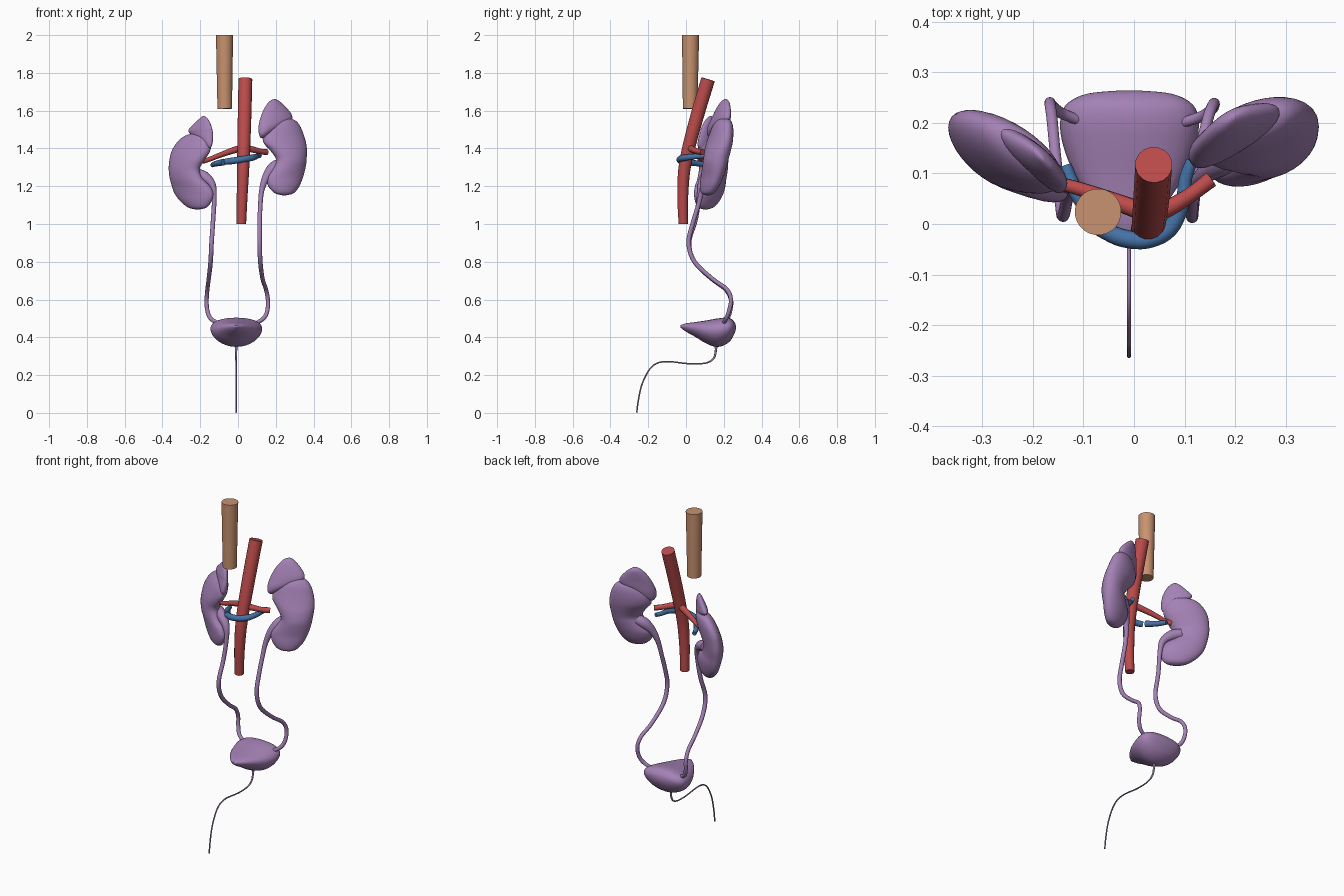
import bpy, bmesh, math
from mathutils import Vector


def material(name, rgb):
    m = bpy.data.materials.new(name)
    m.diffuse_color = (*rgb, 1)
    return m


ORGAN = material("organ_purple", (0.37, 0.22, 0.46))
RED = material("artery_red", (0.50, 0.07, 0.07))
BLUE = material("vein_blue", (0.06, 0.17, 0.39))
TAN = material("vessel_tan", (0.58, 0.29, 0.16))


def smooth_rows(rows, steps):
    """Catmull-Rom interpolation of number rows."""
    out = []
    for i in range(len(rows) - 1):
        p0, p1 = rows[max(i - 1, 0)], rows[i]
        p2, p3 = rows[i + 1], rows[min(i + 2, len(rows) - 1)]
        for s in range(steps):
            t = s / steps
            out.append([0.5 * (2 * b + (c - a) * t + (2 * a - 5 * b + 4 * c - d) * t * t
                               + (3 * b - a - 3 * c + d) * t ** 3)
                        for a, b, c, d in zip(p0, p1, p2, p3)])
    out.append(list(rows[-1]))
    return out


def skin(name, rings, mat):
    """Joins rings of points into a closed smooth-shaded skin."""
    bm = bmesh.new()
    loops = [[bm.verts.new(p) for p in ring] for ring in rings]
    n = len(loops[0])
    for a, b in zip(loops, loops[1:]):
        for j in range(n):
            k = (j + 1) % n
            bm.faces.new((a[j], a[k], b[k], b[j]))
    bm.faces.new(loops[0])
    bm.faces.new(loops[-1])
    bmesh.ops.recalc_face_normals(bm, faces=bm.faces)
    me = bpy.data.meshes.new(name)
    bm.to_mesh(me)
    bm.free()
    me.materials.append(mat)
    ob = bpy.data.objects.new(name, me)
    bpy.context.collection.objects.link(ob)
    bpy.ops.object.select_all(action='DESELECT')
    ob.select_set(True)
    bpy.context.view_layer.objects.active = ob
    bpy.ops.object.shade_smooth_by_angle(angle=math.radians(50))
    return ob


def angles(n):
    return [2 * math.pi * j / n for j in range(n)]


def tube(name, rows, mat, sides=16, steps=5):
    """Rows are x, y, z, radius."""
    pts = smooth_rows(rows, steps)
    pos = [Vector(p[:3]) for p in pts]
    rings, u = [], Vector((1, 0.13, 0.07))
    for i, p in enumerate(pos):
        t = (pos[min(i + 1, len(pos) - 1)] - pos[max(i - 1, 0)]).normalized()
        if i == 0 and abs(t.x) > 0.7:
            u = Vector((0, 0.1, 1))
        u = (u - t * u.dot(t)).normalized()
        v = t.cross(u)
        rings.append([p + pts[i][3] * (u * math.cos(a) + v * math.sin(a)) for a in angles(sides)])
    return skin(name, rings, mat)


def slab_organ(name, rows, slope, mat=ORGAN, sides=32):
    """Rows are z, x_min, x_max, y_centre, half_thickness; slope shears y along x."""
    rings = []
    for z, x0, x1, y, ry in smooth_rows(rows, 4):
        c, r = (x0 + x1) / 2, (x1 - x0) / 2
        rings.append([(c + r * math.cos(a), y + slope * r * math.cos(a) + ry * math.sin(a), z)
                      for a in angles(sides)])
    return skin(name, rings, mat)


# Kidneys
slab_organ("kidney_right_side", [
    (1.152, .235, .255, .115, .007), (1.163, .195, .295, .115, .030),
    (1.20, .160, .325, .125, .046), (1.25, .150, .345, .138, .054),
    (1.30, .183, .358, .150, .060), (1.34, .202, .363, .158, .063),
    (1.39, .170, .365, .168, .065), (1.43, .135, .360, .177, .063),
    (1.475, .133, .347, .187, .057), (1.52, .155, .328, .195, .048),
    (1.55, .190, .300, .200, .032), (1.563, .235, .255, .200, .007)], 0.27)
slab_organ("kidney_left_side", [
    (1.077, -.225, -.205, .103, .007), (1.088, -.265, -.165, .105, .030),
    (1.12, -.305, -.140, .112, .045), (1.16, -.335, -.130, .120, .053),
    (1.20, -.350, -.147, .128, .058), (1.24, -.361, -.185, .137, .060),
    (1.29, -.367, -.203, .145, .062), (1.34, -.363, -.175, .143, .063),
    (1.385, -.352, -.148, .143, .060), (1.43, -.325, -.142, .145, .053),
    (1.465, -.285, -.160, .148, .037), (1.482, -.232, -.210, .148, .007)], -0.55)

# Adrenal glands capping the kidneys
slab_organ("adrenal_right_side", [
    (1.455, .120, .140, .140, .010), (1.475, .111, .165, .143, .030),
    (1.51, .108, .225, .160, .040), (1.545, .114, .280, .180, .040),
    (1.575, .123, .286, .190, .036), (1.61, .138, .262, .198, .030),
    (1.64, .158, .232, .205, .022), (1.655, .175, .212, .208, .012),
    (1.661, .190, .200, .210, .004)], 0.40)
slab_organ("adrenal_left_side", [
    (1.395, -.165, -.150, .090, .010), (1.415, -.182, -.138, .092, .026),
    (1.45, -.220, -.132, .110, .033), (1.485, -.260, -.133, .130, .033),
    (1.505, -.258, -.137, .132, .031), (1.535, -.228, -.147, .130, .025),
    (1.557, -.205, -.160, .130, .016), (1.568, -.192, -.172, .130, .008),
    (1.572, -.184, -.178, .130, .003)], -0.70)

# Ureters, widening into the renal pelvis at the top
tube("ureter_right_side", [
    (.225, .155, 1.32, .028), (.185, .132, 1.295, .031), (.148, .105, 1.245, .021),
    (.126, .085, 1.18, .014), (.118, .065, 1.10, .012), (.115, .035, 1.0, .012),
    (.115, .014, .90, .012), (.118, .045, .80, .012), (.130, .140, .71, .011),
    (.148, .215, .655, .011), (.158, .238, .60, .011), (.155, .228, .54, .011),
    (.135, .213, .50, .011), (.095, .200, .475, .010)], ORGAN)
tube("ureter_left_side", [
    (-.225, .135, 1.265, .028), (-.180, .105, 1.25, .030), (-.138, .082, 1.21, .020),
    (-.126, .070, 1.14, .013), (-.132, .050, 1.02, .012), (-.140, .016, .90, .012),
    (-.145, .045, .80, .012), (-.155, .135, .71, .011), (-.162, .208, .655, .011),
    (-.166, .238, .60, .011), (-.163, .235, .545, .011), (-.145, .220, .50, .011),
    (-.105, .203, .475, .010)], ORGAN)

# Bladder: cross-sections from the front apex to the back wall
bladder_rows = [  # y, z_low, z_high, half_width
    (-.030, .452, .464, .008), (.0, .430, .474, .042), (.05, .402, .481, .080),
    (.10, .371, .488, .110), (.155, .350, .498, .131), (.20, .357, .504, .137),
    (.235, .382, .500, .126), (.257, .420, .480, .085), (.264, .443, .460, .015)]
skin("bladder", [[(-.009 + w * math.cos(a), y, (lo + hi) / 2 + (hi - lo) / 2 * math.sin(a)
                   + .10 * (hi - lo) * math.cos(a) ** 2)
                  for a in angles(32)]
                 for y, lo, hi, w in smooth_rows(bladder_rows, 4)], ORGAN)

# Urethra
tube("urethra", [
    (-.010, .158, .365, .009), (-.010, .158, .33, .006), (-.010, .146, .288, .005),
    (-.010, .105, .264, .004), (-.010, .02, .260, .004), (-.010, -.11, .272, .004),
    (-.010, -.18, .245, .004), (-.010, -.228, .165, .004), (-.010, -.250, .08, .004),
    (-.010, -.261, .001, .004)], ORGAN, sides=10)

# Aorta and renal arteries
tube("aorta", [
    (.018, -.014, 1.0, .025), (.022, -.017, 1.15, .029), (.028, -.004, 1.32, .033),
    (.034, .05, 1.54, .036), (.039, .117, 1.766, .037)], RED)
tube("renal_artery_right_side", [
    (.030, .015, 1.405, .018), (.075, .035, 1.395, .017),
    (.115, .060, 1.385, .015), (.152, .088, 1.380, .016)], RED, sides=12)
tube("renal_artery_left_side", [
    (.030, .020, 1.405, .019), (-.03, .042, 1.388, .017), (-.10, .067, 1.363, .014),
    (-.15, .082, 1.343, .013), (-.185, .100, 1.332, .013)], RED, sides=12)

# Renal veins, parted where the vena cava would pass
tube("renal_vein_right_side", [
    (-.068, -.008, 1.330, .016), (-.025, -.027, 1.335, .018), (.025, -.032, 1.343, .017),
    (.070, -.010, 1.350, .017), (.095, .040, 1.357, .015), (.102, .090, 1.360, .013),
    (.115, .125, 1.362, .012)], BLUE, sides=12)
tube("renal_vein_left_side", [
    (-.135, .115, 1.312, .012), (-.115, .065, 1.320, .015), (-.075, .008, 1.328, .018)],
    BLUE, sides=12)

# Upper vena cava segment
tube("vena_cava", [(-.070, .022, 1.61, .039), (-.071, .023, 1.8, .042), (-.071, .024, 2.0, .046)],
     TAN, sides=24)
